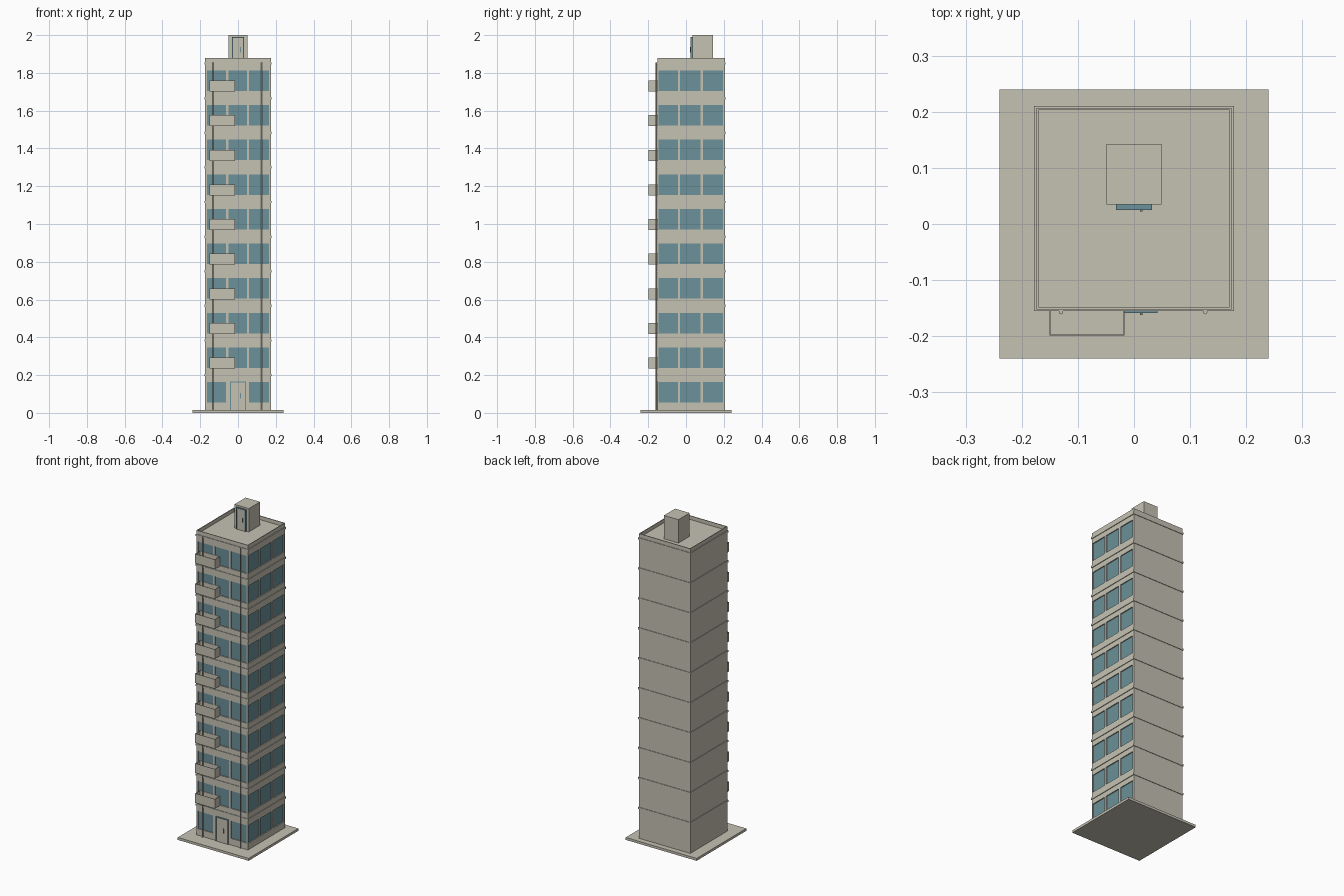
import bpy
import bmesh
from mathutils import Matrix, Vector

if "Cube" in bpy.data.objects:
    bpy.data.objects.remove(bpy.data.objects["Cube"])


def material(name, rgb):
    m = bpy.data.materials.new(name)
    m.diffuse_color = (*rgb, 1)
    m.use_nodes = True
    m.node_tree.nodes["Principled BSDF"].inputs["Base Color"].default_value = m.diffuse_color
    return m


CONCRETE = material("beige_concrete", (0.56, 0.535, 0.45))
GLASS = material("blue_glass", (0.147, 0.283, 0.319))

FLOORS, PITCH = 10, 0.1833
X0, X1, Y0, Y1 = -0.174, 0.174, -0.152, 0.207
GROUND, ROOF = 0.015, 1.85


def finish(bm, name, *mats):
    me = bpy.data.meshes.new(name)
    bm.to_mesh(me)
    bm.free()
    ob = bpy.data.objects.new(name, me)
    for m in mats:
        me.materials.append(m)
    bpy.context.collection.objects.link(ob)
    return ob


def add_box(bm, x0, x1, y0, y1, z0, z1):
    mat = (Matrix.Translation(((x0 + x1) / 2, (y0 + y1) / 2, (z0 + z1) / 2))
           @ Matrix.Diagonal((x1 - x0, y1 - y0, z1 - z0, 1)))
    return bmesh.ops.create_cube(bm, size=1, matrix=mat)["verts"]


def box(name, dims, mat):
    bm = bmesh.new()
    add_box(bm, *dims)
    return finish(bm, name, mat)


def open_tray(name, x0, x1, y0, y1, z0, z1, wall, floor):
    """Box with a sunken top, leaving thin walls."""
    bm = bmesh.new()
    add_box(bm, x0, x1, y0, y1, z0, z1)
    bm.normal_update()
    top = max(bm.faces, key=lambda f: f.calc_center_median().z)
    bmesh.ops.inset_individual(bm, faces=[top], thickness=wall)
    inner = bmesh.ops.extrude_discrete_faces(bm, faces=[top])["faces"][0]
    for v in inner.verts:
        v.co.z = z0 + floor
    return finish(bm, name, CONCRETE)


def facade(bm, origin, along, inward, cuts, skip=()):
    """Grid wall whose odd cells become recessed windows."""
    zs = [GROUND]
    for k in range(FLOORS):
        zs += [0.055 + k * PITCH, 0.163 + k * PITCH]
    zs.append(ROOF)
    grid = [[bm.verts.new(origin + along * c + Vector((0, 0, z))) for c in cuts] for z in zs]
    panes = []
    for j in range(len(zs) - 1):
        for i in range(len(cuts) - 1):
            f = bm.faces.new((grid[j][i], grid[j][i + 1], grid[j + 1][i + 1], grid[j + 1][i]))
            if i % 2 and j % 2 and (i, j) not in skip:
                panes.append(f)
    for f in bmesh.ops.extrude_discrete_faces(bm, faces=panes)["faces"]:
        f.material_index = 1
        bmesh.ops.translate(bm, verts=f.verts, vec=inward * 0.006)


# Plinth
box("ground_plinth", (-0.24, 0.24, -0.24, 0.24, 0, GROUND), CONCRETE)

# Tower walls: plain back and left, windows on front and right
bm = bmesh.new()
add_box(bm, X0, X1, Y0, Y1, GROUND, ROOF)
bm.normal_update()
bmesh.ops.delete(bm, geom=[f for f in bm.faces if f.normal.x > 0.5 or f.normal.y < -0.5],
                 context='FACES_ONLY')
facade(bm, Vector((0, Y0, 0)), Vector((1, 0, 0)), Vector((0, 1, 0)),
       [X0, -0.165, -0.063, -0.050, 0.047, 0.059, 0.165, X1], skip={(3, 1)})
facade(bm, Vector((X1, 0, 0)), Vector((0, 1, 0)), Vector((-1, 0, 0)),
       [Y0, -0.146, -0.043, -0.031, 0.077, 0.091, 0.195, Y1])
finish(bm, "tower_walls", CONCRETE, GLASS)

# Ledge around every floor
bm = bmesh.new()
for k in range(FLOORS):
    z = 0.2 + k * PITCH
    add_box(bm, X0 - 0.004, X1 + 0.004, Y0 - 0.003, Y1 + 0.003, z - 0.006, z + 0.006)
finish(bm, "floor_ledges", CONCRETE)

# Roof parapet
open_tray("roof_parapet", X0, X1, Y0, Y1, 1.845, 1.88, 0.006, 0.012)

# Balconies, one per upper floor
for k in range(FLOORS - 1):
    z = 0.235 + k * PITCH
    open_tray(f"balcony_{k + 1}", -0.151, -0.017, -0.199, Y0 + 0.001, z, z + 0.058, 0.003, 0.005)

# Drain pipes on the front
bm = bmesh.new()
for x in (-0.13, 0.127):
    bmesh.ops.create_cone(bm, cap_ends=True, segments=8, radius1=0.004, radius2=0.004,
                          depth=1.84, matrix=Matrix.Translation((x, Y0 - 0.005, 0.935)))
finish(bm, "drain_pipes", CONCRETE)

# Stair housing on the roof
box("stair_housing", (-0.049, 0.049, 0.035, 0.143, ROOF, 2.0), CONCRETE)


def door(name, half, y, depth, z0, z1):
    """Blue frame on three sides, plain leaf and a small handle."""
    t = 0.005
    bm = bmesh.new()
    add_box(bm, -half, -half + t, y - depth, y, z0, z1)
    add_box(bm, half - t, half, y - depth, y, z0, z1)
    add_box(bm, -half + t, half - t, y - depth, y, z1 - t, z1)
    finish(bm, name + "_frame", GLASS)
    box(name + "_leaf", (-half + t, half - t, y - depth + 0.002, y, z0, z1 - t), CONCRETE)
    zm = z0 + (z1 - z0) * 0.5
    box(name + "_handle", (0.011, 0.015, y - depth - 0.003, y - depth + 0.003,
                           zm - 0.014, zm + 0.014), GLASS)


# Entrance door and roof door
door("entrance_door", 0.042, Y0, 0.007, GROUND, 0.165)
door("roof_door", 0.032, 0.035, 0.010, ROOF + 0.006, 1.99)
